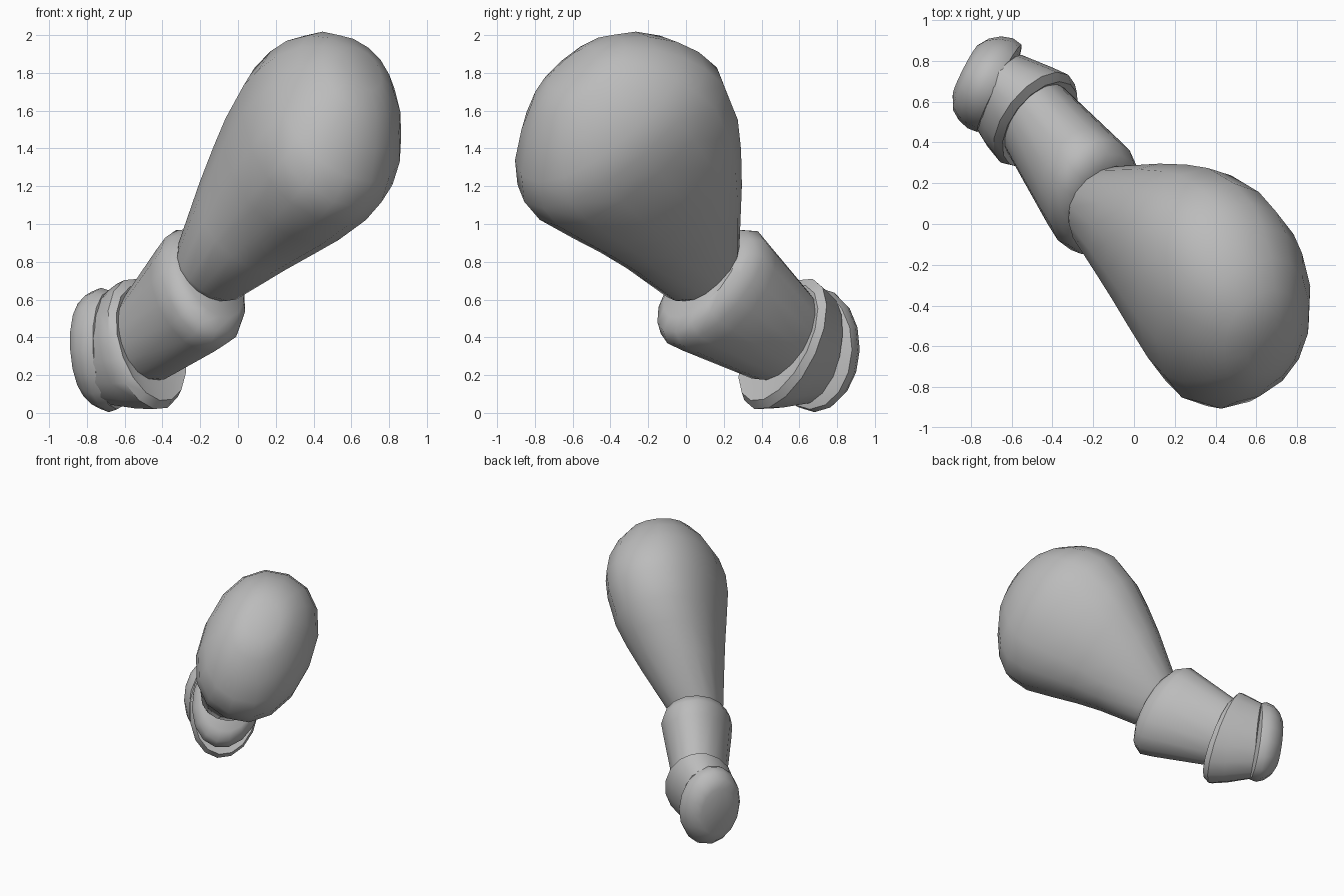
import bpy, bmesh, math
from mathutils import Vector

if "Cube" in bpy.data.objects:
    bpy.data.objects.remove(bpy.data.objects["Cube"])

SIDES = 16
R2 = math.sqrt(0.5)

grey = bpy.data.materials.new("plain_grey")
grey.use_nodes = True
colour = (0.5, 0.5, 0.5, 1)
grey.diffuse_color = colour
grey.node_tree.nodes["Principled BSDF"].inputs["Base Color"].default_value = colour


def place(s, w, z):
    """Point from distance along the limb, sideways offset and height."""
    return Vector(((s + w) * R2, (w - s) * R2, z))


def bulge(value, power):
    """Fuller corners than a plain ellipse when power is below 1."""
    return math.copysign(abs(value) ** power, value)


def ring(centre, a, b, pitch, yaw=-45, roll=0, power=1):
    """Tilted oval: a = half height, b = half width."""
    p, y, r = (math.radians(v) for v in (pitch, yaw, roll))
    side = Vector((-math.sin(y), math.cos(y), 0))
    normal = Vector((math.cos(p) * math.cos(y), math.cos(p) * math.sin(y), math.sin(p)))
    up = normal.cross(side)
    tall = up * math.cos(r) + side * math.sin(r)
    wide = side * math.cos(r) - up * math.sin(r)
    turns = [math.tau * i / SIDES for i in range(SIDES)]
    return [centre + tall * (a * bulge(math.cos(t), power))
            + wide * (b * bulge(math.sin(t), power)) for t in turns]


def loft(name, rings):
    """Skin a list of rings and close both ends."""
    bm = bmesh.new()
    loops = [[bm.verts.new(p) for p in points] for points in rings]
    for low, high in zip(loops, loops[1:]):
        for i in range(SIDES):
            j = (i + 1) % SIDES
            bm.faces.new((low[i], low[j], high[j], high[i]))
    bm.faces.new(loops[0])
    bm.faces.new(loops[-1])
    bmesh.ops.recalc_face_normals(bm, faces=bm.faces)
    mesh = bpy.data.meshes.new(name)
    bm.to_mesh(mesh)
    bm.free()
    mesh.materials.append(grey)
    obj = bpy.data.objects.new(name, mesh)
    bpy.context.collection.objects.link(obj)
    bpy.ops.object.select_all(action="DESELECT")
    obj.select_set(True)
    bpy.context.view_layer.objects.active = obj
    bpy.ops.object.shade_smooth_by_angle(angle=math.radians(40))


# Teardrop upper limb: distance from the neck, rise, sideways, half height, half width
axis = math.radians(42)
bulb = [(-0.06, -0.01, -0.05, 0.19, 0.17), (0, -0.015, -0.045, 0.24, 0.205),
        (0.32, 0.03, 0.015, 0.385, 0.3), (0.52, 0.045, 0.045, 0.475, 0.355),
        (0.69, 0.05, 0.06, 0.55, 0.395), (0.92, 0.04, 0.055, 0.62, 0.425),
        (1.07, 0.025, 0.05, 0.61, 0.425), (1.2, 0.035, 0.05, 0.545, 0.395),
        (1.33, 0.055, 0.05, 0.43, 0.32), (1.43, 0.065, 0.045, 0.3, 0.225),
        (1.485, 0.065, 0.04, 0.16, 0.12)]
loft("upper_limb", [
    ring(place(-0.17 + t * math.cos(axis) - h * math.sin(axis), w,
               0.78 + t * math.sin(axis) + h * math.cos(axis)), a, b, 42, roll=29, power=0.92)
    for t, h, w, a, b in bulb])

# Lower limb with a rounded socket lip: along, sideways, height, half sizes
lower = [(-0.15, -0.04, 0.72, 0.27, 0.2), (-0.18, -0.045, 0.70, 0.345, 0.24),
         (-0.24, -0.04, 0.665, 0.385, 0.265), (-0.33, -0.03, 0.61, 0.365, 0.255),
         (-0.71, 0.02, 0.39, 0.27, 0.2), (-0.78, 0.02, 0.37, 0.25, 0.18)]
loft("lower_limb", [ring(place(s, w, z), a, b, 35, roll=20) for s, w, z, a, b in lower])

# Flared cuff: along, sideways, height, half sizes, pitch
cuff = [(-0.69, 0.02, 0.38, 0.28, 0.2, 24), (-0.67, 0.02, 0.37, 0.34, 0.24, 24),
        (-0.71, 0.02, 0.365, 0.38, 0.265, 22), (-0.80, 0.01, 0.355, 0.355, 0.245, 17),
        (-0.97, 0, 0.34, 0.3, 0.19, 6), (-0.99, 0, 0.34, 0.24, 0.15, 6)]
loft("cuff", [ring(place(s, w, z), a, b, p, roll=12) for s, w, z, a, b, p in cuff])

# Rounded end pad, turned a little off the limb
pad = [(-0.645, 0.655, 0.25, 0.18), (-0.66, 0.665, 0.315, 0.24), (-0.705, 0.69, 0.33, 0.247),
       (-0.755, 0.715, 0.31, 0.23), (-0.80, 0.735, 0.265, 0.195), (-0.825, 0.755, 0.2, 0.14)]
loft("end_pad", [ring(Vector((x, y, 0.333)), a, b, 4, yaw=-27) for x, y, a, b in pad])
